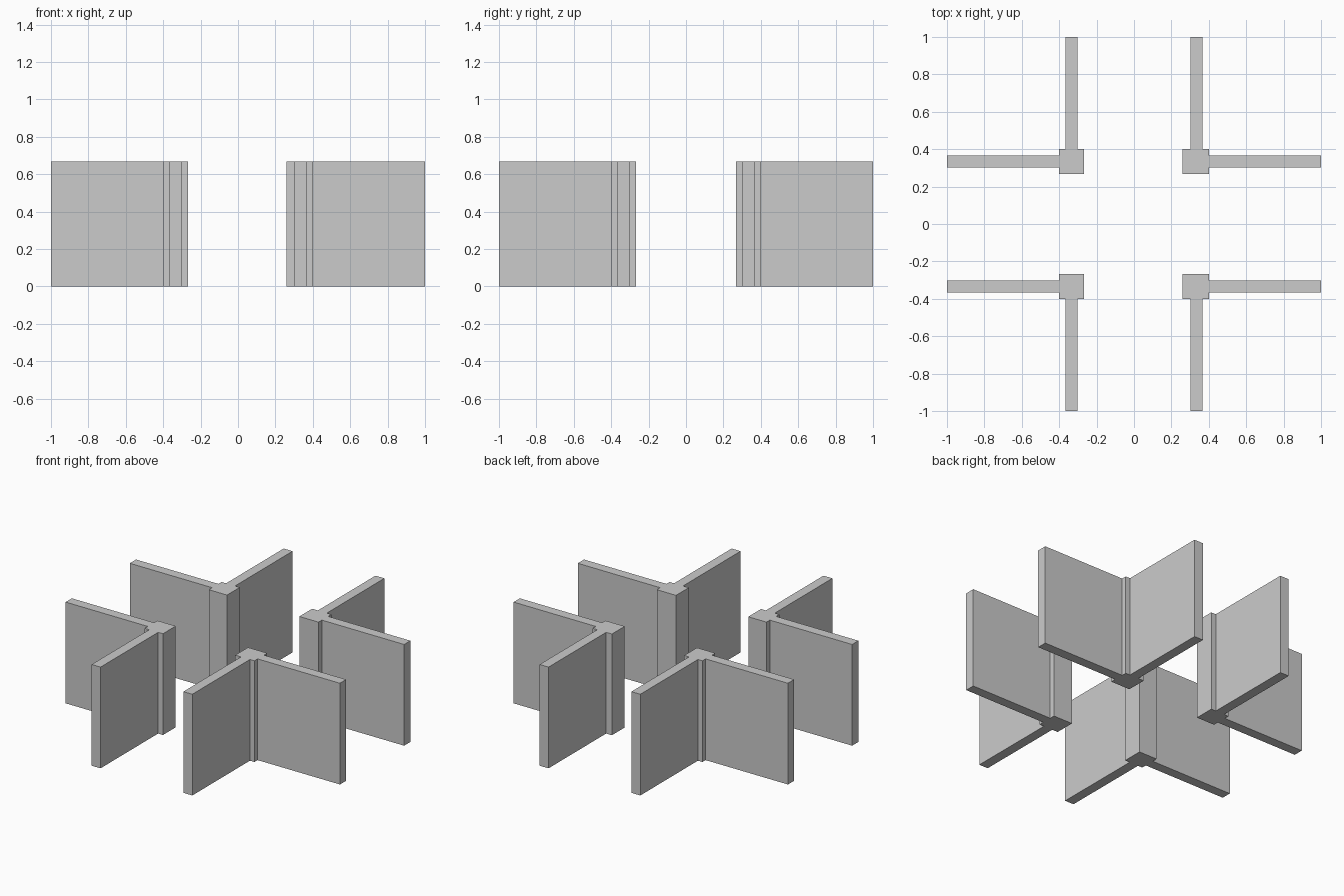
import bpy, bmesh

if "Cube" in bpy.data.objects:
    bpy.data.objects.remove(bpy.data.objects["Cube"])

HEIGHT = 0.667
OUTER = 0.4                  # outer faces of the square post
WALL_A, WALL_B = 0.302, 0.367  # faces of the thin walls
END = 1.0                    # free end of each wall


def corner(name, sx, sy):
    """Square post with two thin walls running outward, as one extruded outline."""
    ix = 0.26 if sx > 0 else 0.267
    iy = 0.267
    outline = [(ix, iy), (OUTER, iy), (OUTER, WALL_A), (END, WALL_A),
               (END, WALL_B), (OUTER, WALL_B), (OUTER, OUTER), (WALL_B, OUTER),
               (WALL_B, END), (WALL_A, END), (WALL_A, OUTER), (ix, OUTER)]
    bm = bmesh.new()
    base = bm.faces.new([bm.verts.new((sx * x, sy * y, 0)) for x, y in outline])
    top = bmesh.ops.extrude_face_region(bm, geom=[base], use_keep_orig=True)["geom"]
    verts = [v for v in top if isinstance(v, bmesh.types.BMVert)]
    bmesh.ops.translate(bm, verts=verts, vec=(0, 0, HEIGHT))
    bmesh.ops.recalc_face_normals(bm, faces=bm.faces)
    mesh = bpy.data.meshes.new(name)
    bm.to_mesh(mesh)
    bm.free()
    bpy.context.collection.objects.link(bpy.data.objects.new(name, mesh))


# Four mirrored corner walls around the open crossing
for x_name, sx in (("left", -1), ("right", 1)):
    for y_name, sy in (("front", -1), ("back", 1)):
        corner(f"{y_name}_{x_name}_corner_wall", sx, sy)
